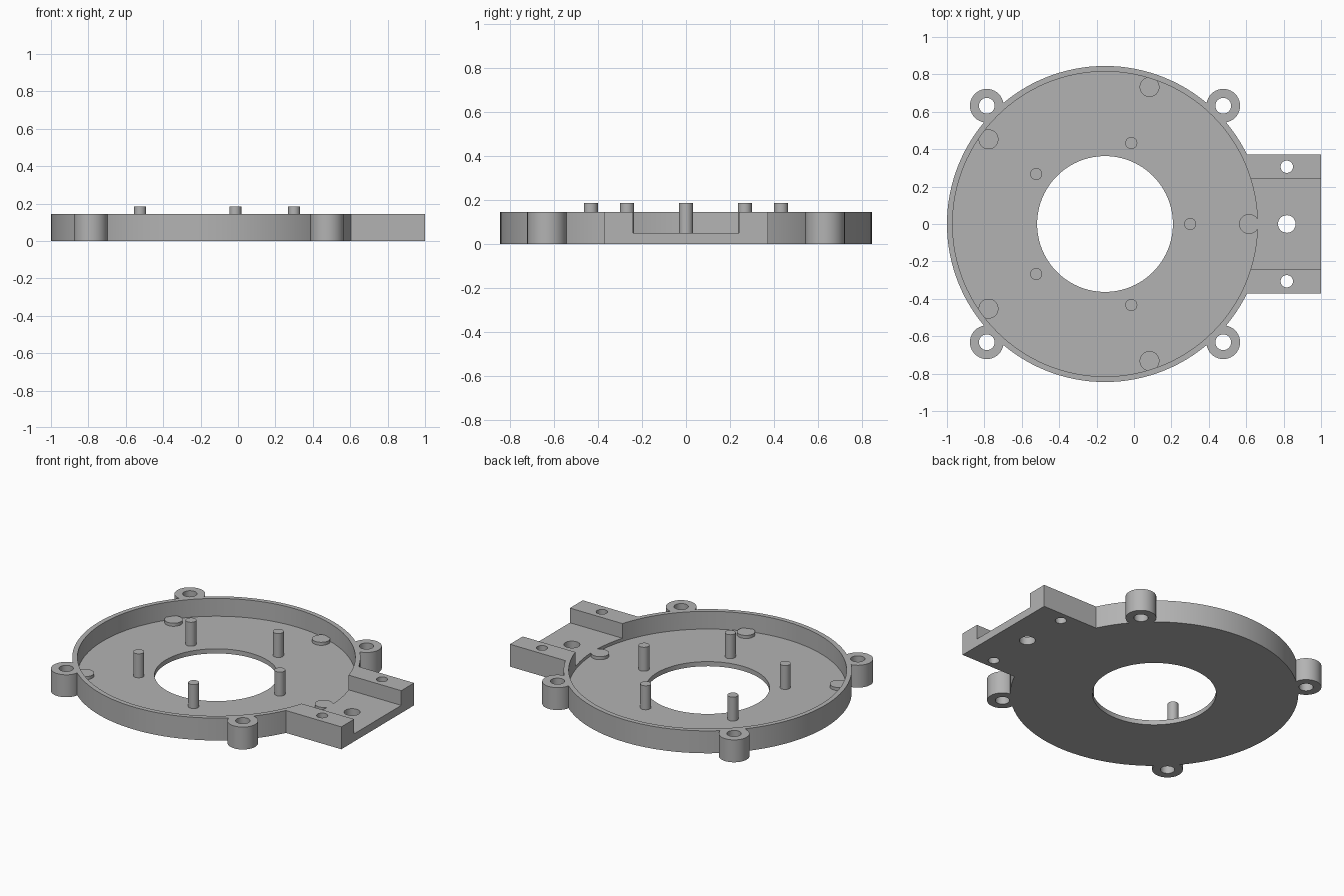
import bpy
from math import cos, sin, radians

if "Cube" in bpy.data.objects:
    bpy.data.objects.remove(bpy.data.objects["Cube"], do_unlink=True)

CX = -0.155        # centre of the round housing
HEIGHT = 0.145
FLOOR = 0.03
SLOT_FLOOR = 0.05

grey = bpy.data.materials.new("plain grey")
grey.use_nodes = True
grey.diffuse_color = (0.45, 0.45, 0.45, 1)
grey.node_tree.nodes["Principled BSDF"].inputs["Base Color"].default_value = grey.diffuse_color


def cylinder(name, x, y, r, z0, z1, sides=40):
    bpy.ops.mesh.primitive_cylinder_add(vertices=sides, radius=r, depth=z1 - z0,
                                        location=(x, y, (z0 + z1) / 2))
    ob = bpy.context.object
    ob.name = name
    ob.data.materials.append(grey)
    return ob


def box(name, x0, x1, half_y, z0, z1):
    bpy.ops.mesh.primitive_cube_add(size=1, location=((x0 + x1) / 2, 0, (z0 + z1) / 2))
    ob = bpy.context.object
    ob.name = name
    ob.scale = (x1 - x0, 2 * half_y, z1 - z0)
    bpy.ops.object.transform_apply(location=False, rotation=False, scale=True)
    ob.data.materials.append(grey)
    return ob


def combine(target, tool, operation):
    """Apply a boolean and remove the helper object."""
    tool.hide_render = True
    mod = target.modifiers.new(operation, "BOOLEAN")
    mod.operation = operation
    mod.solver = "EXACT"
    mod.object = tool
    bpy.context.view_layer.objects.active = target
    bpy.ops.object.modifier_apply(modifier=mod.name)
    bpy.data.objects.remove(tool, do_unlink=True)


def polar(radius, degrees):
    a = radians(degrees)
    return CX + radius * cos(a), radius * sin(a)


def smooth(ob):
    bpy.ops.object.select_all(action="DESELECT")
    ob.select_set(True)
    bpy.context.view_layer.objects.active = ob
    bpy.ops.object.shade_smooth_by_angle(angle=radians(30))


# Solid housing with the side tab and four screw lugs
housing = cylinder("housing", CX, 0, 0.845, 0, HEIGHT, 128)
combine(housing, box("tab", 0.3, 1.0, 0.372, 0, HEIGHT), "UNION")
lugs = [polar(0.894, 45 + 90 * i) for i in range(4)]
for x, y in lugs:
    combine(housing, cylinder("lug", x, y, 0.09, 0, HEIGHT), "UNION")

# Round tray and the channel through the tab
combine(housing, cylinder("tray_cutter", CX, 0, 0.815, FLOOR, 0.3, 128), "DIFFERENCE")
combine(housing, box("channel_cutter", 0.5, 1.1, 0.241, SLOT_FLOOR, 0.3), "DIFFERENCE")

# Low round pads around the rim, level with the channel
for i in range(5):
    x, y = polar(0.77, 72 * i)
    combine(housing, cylinder("pad", x, y, 0.053, 0.01, SLOT_FLOOR), "UNION")

# Centre opening, lug holes and tab holes
combine(housing, cylinder("opening_cutter", CX, 0, 0.363, -0.1, 0.3, 96), "DIFFERENCE")
holes = [(x, y, 0.042) for x, y in lugs]
holes += [(0.817, 0, 0.047), (0.817, 0.306, 0.033), (0.817, -0.306, 0.033)]
for x, y, r in holes:
    combine(housing, cylinder("hole_cutter", x, y, r, -0.1, 0.3), "DIFFERENCE")
smooth(housing)

# Five upright pegs around the opening
for i in range(5):
    x, y = polar(0.455, 72 * i)
    smooth(cylinder(f"peg_{i + 1}", x, y, 0.032, FLOOR - 0.01, 0.185, 32))
